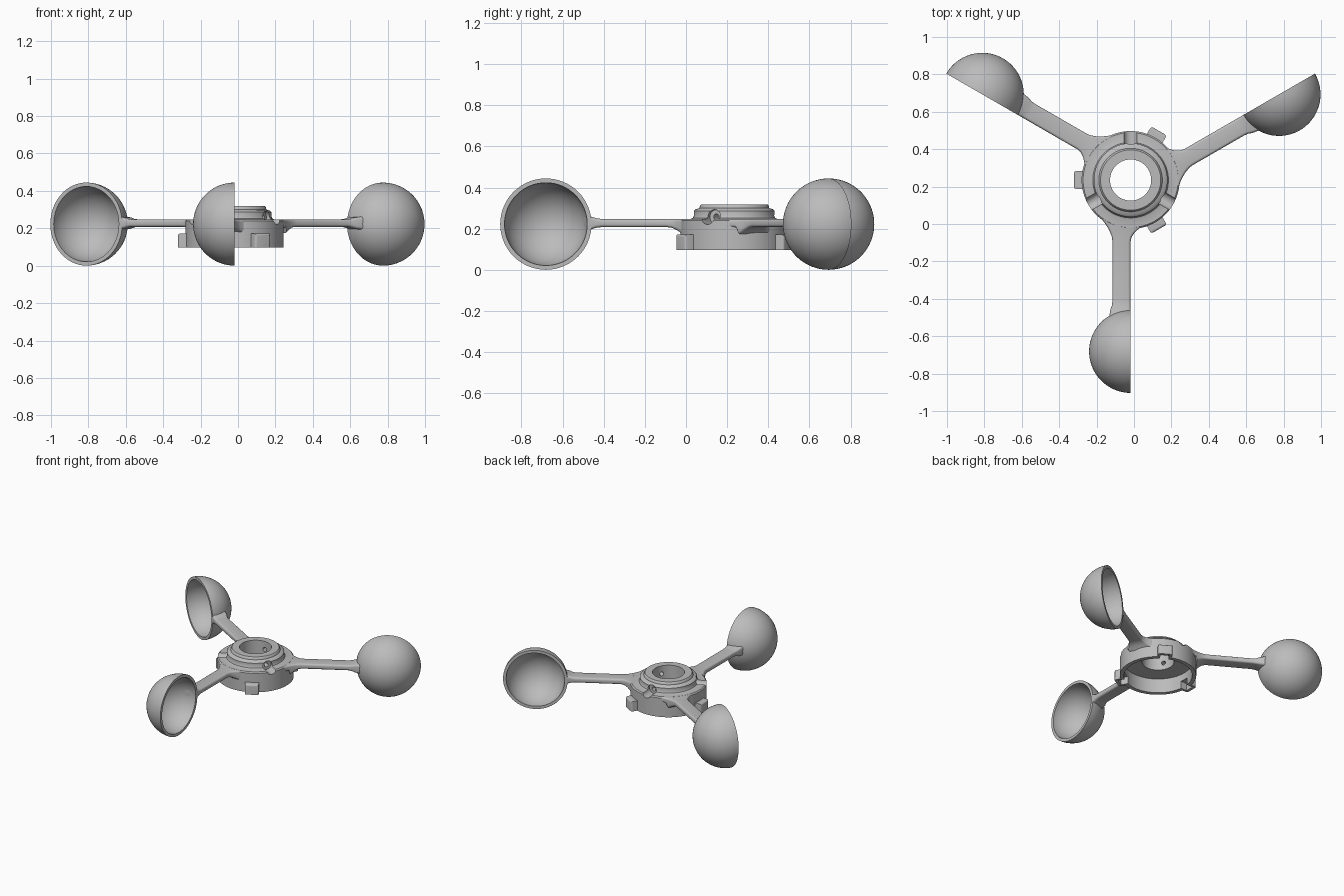
import bpy, bmesh, math
from mathutils import Matrix, Vector

if "Cube" in bpy.data.objects:
    bpy.data.objects.remove(bpy.data.objects["Cube"])

HUB = Vector((-0.018, 0.235, 0))
CUP_Z, CUP_R, CUP_IN, CUP_DIST = 0.2225, 0.222, 0.201, 0.916

grey = bpy.data.materials.new("light grey")
grey.diffuse_color = (0.5, 0.5, 0.5, 1)
grey.use_nodes = True
grey.node_tree.nodes["Principled BSDF"].inputs["Base Color"].default_value = grey.diffuse_color


def lathe(bm, profile, n, closed, mat=Matrix()):
    """Spin (radius, z) points around z; zero-radius points become poles."""
    rings = []
    for r, z in profile:
        k = 1 if r < 1e-6 else n
        rings.append([bm.verts.new(mat @ Vector((r * math.cos(2 * math.pi * i / n),
                      r * math.sin(2 * math.pi * i / n), z))) for i in range(k)])
    pairs = list(zip(rings, rings[1:]))
    if closed:
        pairs.append((rings[-1], rings[0]))
    for a, b in pairs:
        for i in range(n):
            j = (i + 1) % n
            f = [a[i % len(a)], a[j % len(a)], b[j % len(b)], b[i % len(b)]]
            bm.faces.new(list(dict.fromkeys(f)))


def box(bm, lo, hi, mat=Matrix()):
    size = [h - l for l, h in zip(lo, hi)]
    mid = [(h + l) / 2 for l, h in zip(lo, hi)]
    m = mat @ Matrix.Translation(mid) @ Matrix.Diagonal((*size, 1))
    return bmesh.ops.create_cube(bm, size=1, matrix=m)["verts"]


def finish(name, bm, angle=0.0, smooth=35):
    bmesh.ops.recalc_face_normals(bm, faces=bm.faces)
    me = bpy.data.meshes.new(name)
    bm.to_mesh(me)
    bm.free()
    me.materials.append(grey)
    ob = bpy.data.objects.new(name, me)
    ob.location = HUB
    ob.rotation_euler.z = math.radians(angle)
    bpy.context.collection.objects.link(ob)
    bpy.ops.object.select_all(action='DESELECT')
    ob.select_set(True)
    bpy.context.view_layer.objects.active = ob
    bpy.ops.object.shade_smooth_by_angle(angle=math.radians(smooth))
    return ob


def cut(ob, cutter):
    m = ob.modifiers.new("cut", 'BOOLEAN')
    m.operation, m.solver, m.object = 'DIFFERENCE', 'EXACT', cutter
    bpy.context.view_layer.objects.active = ob
    bpy.ops.object.modifier_apply(modifier=m.name)
    bpy.ops.object.select_all(action='DESELECT')
    ob.select_set(True)
    bpy.ops.object.shade_smooth_by_angle(angle=math.radians(35))


# hub: skirt, top plate, bevelled collar and bore in one turned profile
bm = bmesh.new()
lathe(bm, [(0.262, 0.097), (0.262, 0.24), (0.254, 0.248), (0.212, 0.248), (0.202, 0.252),
           (0.197, 0.262), (0.197, 0.286), (0.19, 0.294), (0.17, 0.3), (0.167, 0.312),
           (0.161, 0.318), (0.11, 0.318), (0.11, 0.205), (0.234, 0.205), (0.234, 0.097)], 96, True)
hub = finish("hub", bm)

# cutters: stepped screw channels and bayonet slots behind the lugs
bm = bmesh.new()
for a in (90, 210, 330):
    m = (Matrix.Rotation(math.radians(a), 4, 'Z') @ Matrix.Translation((0, 0, 0.257))
         @ Matrix.Rotation(math.pi / 2, 4, 'Y'))
    lathe(bm, [(0, 0.08), (0.015, 0.08), (0.015, 0.175), (0.036, 0.175), (0.036, 0.32), (0, 0.32)],
          24, False, m)
channels = finish("channel_cutter", bm)
bm = bmesh.new()
for a in (60, 180, 300):
    box(bm, (0.2, -0.031, 0.05), (0.282, 0.031, 0.152), Matrix.Rotation(math.radians(a), 4, 'Z'))
slots = finish("slot_cutter", bm)
cut(hub, channels)
cut(hub, slots)

# lugs around the skirt, rounded on their outer edges
for a in (60, 180, 300):
    bm = bmesh.new()
    box(bm, (0.242, -0.048, 0.097), (0.303, 0.048, 0.172))
    edges = [e for e in bm.edges if all(v.co.x > 0.3 for v in e.verts)
             and max(v.co.z for v in e.verts) > 0.1]
    bmesh.ops.bevel(bm, geom=edges, offset=0.013, segments=4, profile=0.5, affect='EDGES')
    cut(finish("lug", bm, a), slots)

for c in (channels, slots):
    bpy.data.objects.remove(c)

# arm stations: distance, side low, side high, bottom, top
STATIONS = [(0.18, -0.187, 0.10, 0.208, 0.2475), (0.20, -0.165, 0.095, 0.208, 0.2475),
            (0.225, -0.142, 0.08, 0.208, 0.2475), (0.24, -0.132, 0.068, 0.205, 0.2475),
            (0.25, -0.125, 0.058, 0.175, 0.2475), (0.262, -0.118, 0.042, 0.182, 0.2475),
            (0.28, -0.109, 0.022, 0.194, 0.2475), (0.305, -0.1, 0.005, 0.205, 0.2475),
            (0.33, -0.097, 0, 0.208, 0.2475), (0.645, -0.097, 0, 0.208, 0.2475),
            (0.67, -0.1, 0, 0.205, 0.251), (0.69, -0.108, 0, 0.199, 0.257),
            (0.705, -0.116, 0, 0.192, 0.265)]


def section(lo, hi, z0, z1, r=0.014, k=4):
    """Rounded rectangle in the side/height plane."""
    pts = []
    for cy, cz, start in ((hi - r, z1 - r, 0), (lo + r, z1 - r, 90),
                          (lo + r, z0 + r, 180), (hi - r, z0 + r, 270)):
        for i in range(k + 1):
            t = math.radians(start + 90 * i / k)
            pts.append((cy + r * math.cos(t), cz + r * math.sin(t)))
    return pts


for a in (-90, 30, 150):
    # arm: rounded bar flaring into the hub and into the cup wall
    bm = bmesh.new()
    rings = []
    for i, (x, *s) in enumerate(STATIONS):
        last = i == len(STATIONS) - 1
        # the end face follows the round cup wall
        rings.append([bm.verts.new((
            CUP_DIST - math.sqrt(0.209 ** 2 - y * y - (z - CUP_Z) ** 2) if last else x, y, z))
            for y, z in section(*s)])
    for p, q in zip(rings, rings[1:]):
        for i in range(len(p)):
            j = (i + 1) % len(p)
            bm.faces.new((p[i], p[j], q[j], q[i]))
    bm.faces.new(rings[0])
    bm.faces.new(rings[-1])
    finish("arm", bm, a, 45)

    # cup: hollow hemisphere opening sideways
    bm = bmesh.new()
    steps = [math.pi / 2 * i / 20 for i in range(21)]
    outer = [(CUP_R * math.sin(t), -CUP_R * math.cos(t)) for t in steps]
    inner = [(CUP_IN * math.sin(t), -CUP_IN * math.cos(t)) for t in reversed(steps)]
    m = Matrix.Translation((CUP_DIST, 0, CUP_Z)) @ Matrix.Rotation(-math.pi / 2, 4, 'X')
    lathe(bm, outer + inner, 64, False, m)
    finish("cup", bm, a)
